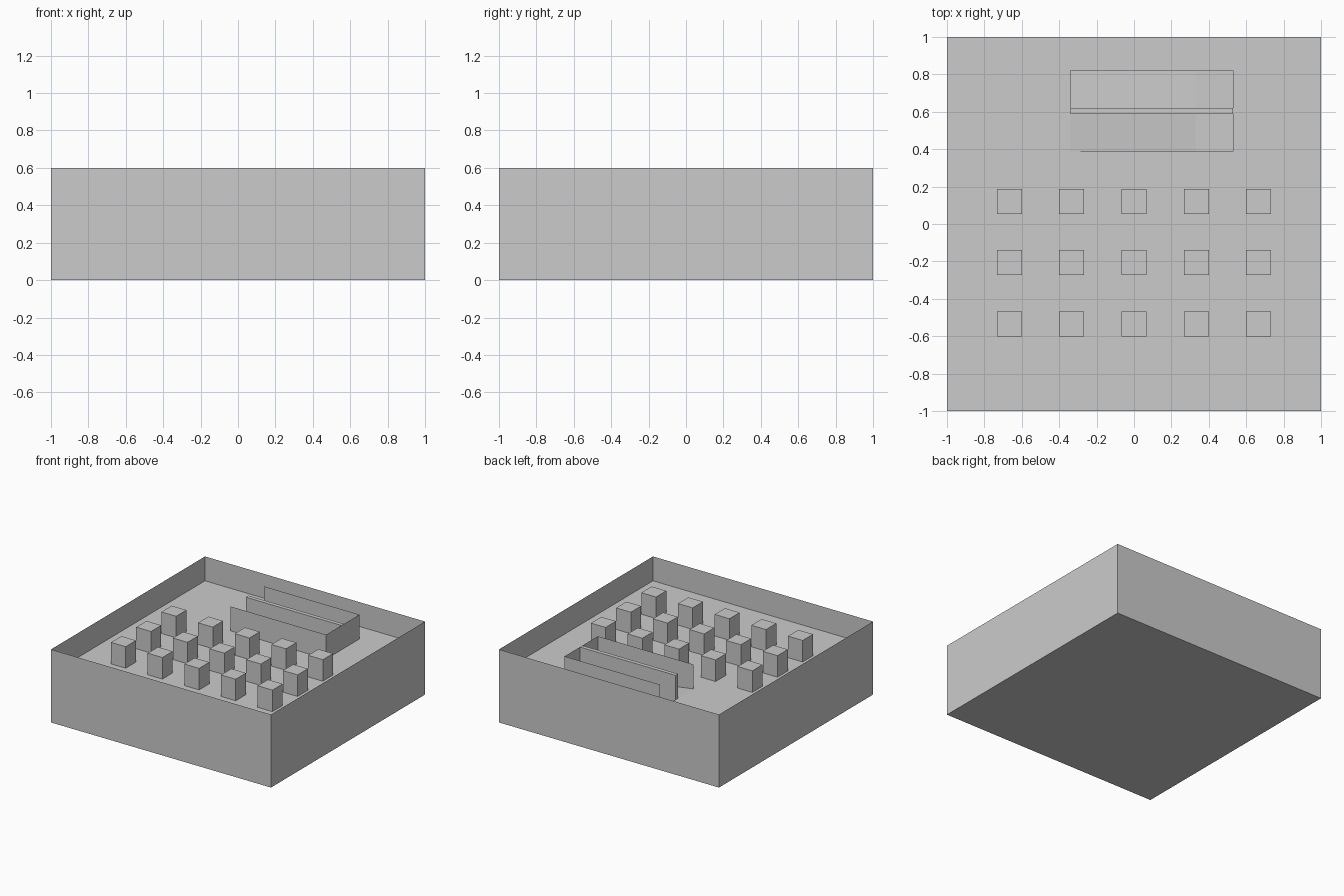
import bpy

if "Cube" in bpy.data.objects:
    bpy.data.objects.remove(bpy.data.objects["Cube"])

FLOOR, LOWER, TOP = 0.4, 0.2, 0.6
X0, X1, X2 = -0.34, 0.33, 0.53      # stairwell start, landing start, end
Y0, YA, YB, Y1 = 0.387, 0.587, 0.62, 0.82


def mesh(name, verts, faces):
    me = bpy.data.meshes.new(name)
    me.from_pydata(verts, [], faces)
    ob = bpy.data.objects.new(name, me)
    bpy.context.collection.objects.link(ob)
    return ob


def box(name, lo, hi, skip=()):
    (a, b, c), (d, e, f) = lo, hi
    verts = [(x, y, z) for z in (c, f) for x, y in ((a, b), (d, b), (d, e), (a, e))]
    faces = {"bottom": (3, 2, 1, 0), "top": (4, 5, 6, 7), "front": (0, 1, 5, 4),
             "right": (1, 2, 6, 5), "back": (2, 3, 7, 6), "left": (3, 0, 4, 7)}
    return mesh(name, verts, [q for k, q in faces.items() if k not in skip])


def rect(x0, y0, x1, y1, z):
    return [(x0, y0, z), (x1, y0, z), (x1, y1, z), (x0, y1, z)]


# Outer shell: paper-thin walls and base, open at the top
box("outer_walls", (-1, -1, 0), (1, 1, TOP), skip=("top",))

# Main floor with a rectangular stairwell opening
mesh("main_floor", rect(-1, -1, 1, 1, FLOOR) + rect(X0, Y0, X2, Y1, FLOOR),
     [(i, (i + 1) % 4, 4 + (i + 1) % 4, 4 + i) for i in range(4)])
mesh("lower_floor", rect(-1, -1, 1, 1, LOWER), [(0, 1, 2, 3)])

# Stairwell: thin enclosure on three sides and a central dividing wall
box("stairwell_walls", (X0, Y0, LOWER), (X2, Y1, TOP), skip=("top", "bottom", "left"))
box("stair_divider", (X0, YA, LOWER), (X2, YB, TOP))


# Two ramps meeting at a half-height landing
def ramp(name, y0, y1, z_start, z_end):
    mesh(name, [(X0, y0, z_start), (X1, y0, z_end), (X1, y1, z_end), (X0, y1, z_start)],
         [(0, 1, 2, 3)])


ramp("upper_ramp", Y0, YA, FLOOR, 0.3)
ramp("lower_ramp", YB, Y1, LOWER, 0.3)
mesh("stair_landing", rect(X1, Y0, X2, Y1, 0.3), [(0, 1, 2, 3)])

# Grid of square columns
h = 0.0667
for row in range(3):
    for col in range(5):
        x, y = (col - 2) / 3, 0.12 - row * 0.327
        box(f"column_{row}_{col}", (x - h, y - h, FLOOR), (x + h, y + h, 0.577))
